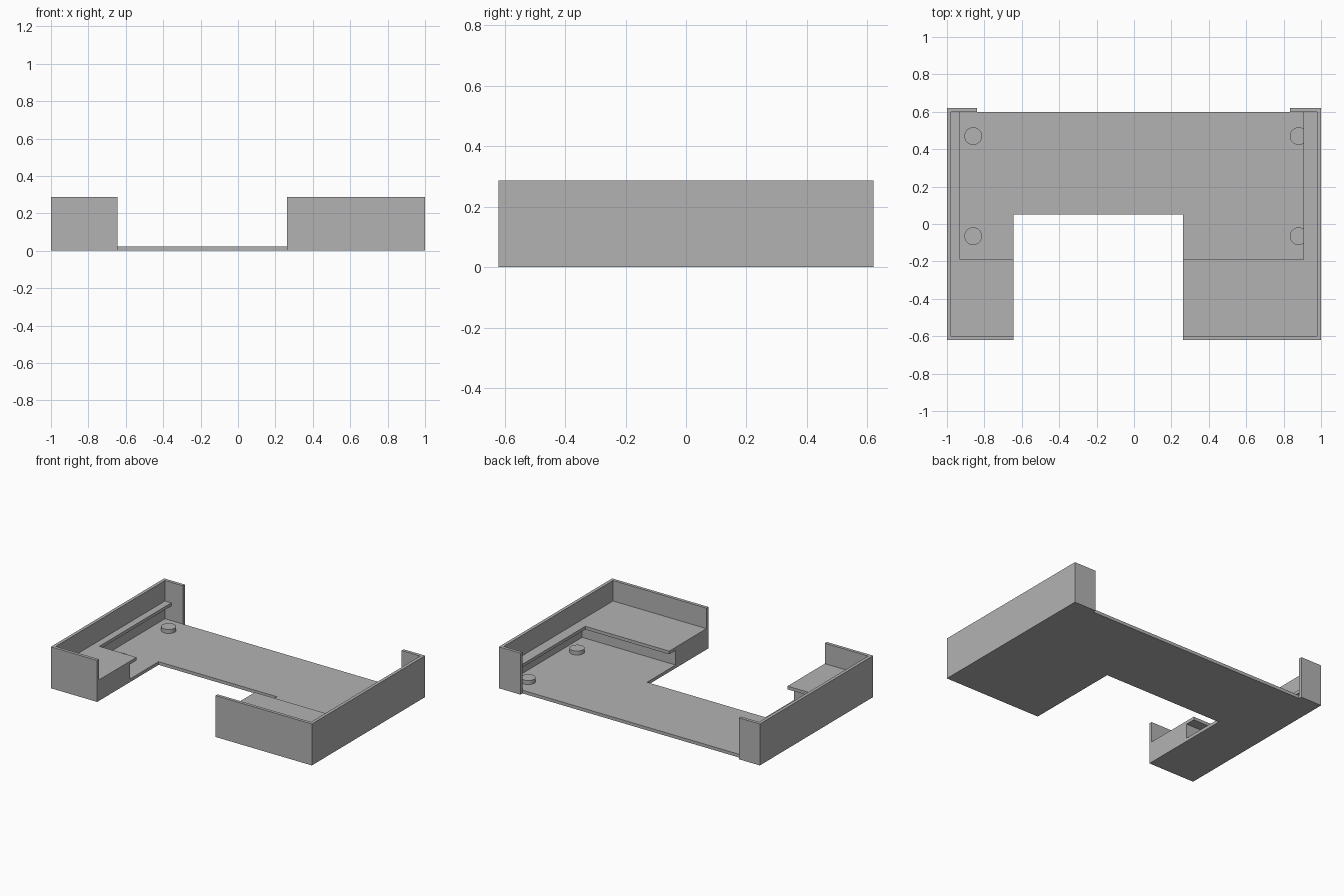
import bpy
import bmesh

if "Cube" in bpy.data.objects:
    bpy.data.objects.remove(bpy.data.objects["Cube"], do_unlink=True)

grey = bpy.data.materials.new("plain grey")
grey.use_nodes = True
colour = (0.45, 0.45, 0.45, 1)
grey.diffuse_color = colour
grey.node_tree.nodes["Principled BSDF"].inputs["Base Color"].default_value = colour

# Key sizes
WALL = 0.022
HEIGHT = 0.287
FRONT, BACK = -0.62, 0.62
IN_FRONT, IN_BACK = FRONT + WALL, BACK - WALL
IN_SIDE = 1 - WALL
NOTCH_BACK = 0.052
SHELF_TOP = 0.145
SHELF_BOTTOM = SHELF_TOP - WALL
SHELF_EDGE = -0.19
BLOCK_BACK = -0.26


def prism(name, outline, bottom, top):
    """Extrude a plan outline between two heights."""
    bm = bmesh.new()
    face = bm.faces.new([bm.verts.new((x, y, bottom)) for x, y in outline])
    result = bmesh.ops.extrude_face_region(bm, geom=[face])
    for v in result["geom"]:
        if isinstance(v, bmesh.types.BMVert):
            v.co.z = top
    bmesh.ops.recalc_face_normals(bm, faces=bm.faces)
    mesh = bpy.data.meshes.new(name)
    bm.to_mesh(mesh)
    bm.free()
    mesh.materials.append(grey)
    obj = bpy.data.objects.new(name, mesh)
    bpy.context.collection.objects.link(obj)
    return obj


# Each side: name, direction, notch edge, shelf edge, end of back return, peg x
sides = [
    ("right", -1, -0.645, -0.93, -0.84, -0.86),
    ("left", 1, 0.262, 0.905, 0.835, 0.88),
]

# U-shaped floor
notch_r, notch_l = sides[0][2], sides[1][2]
prism("floor", [
    (-IN_SIDE, IN_FRONT), (notch_r, IN_FRONT), (notch_r, NOTCH_BACK),
    (notch_l, NOTCH_BACK), (notch_l, IN_FRONT), (IN_SIDE, IN_FRONT),
    (IN_SIDE, IN_BACK), (-IN_SIDE, IN_BACK)], 0, WALL)

for name, s, notch, shelf, ret, peg_x in sides:
    inner = s * IN_SIDE

    # Outer wall wrapping the front, side and short back return
    prism(name + "_wall", [
        (notch, FRONT), (s, FRONT), (s, BACK), (ret, BACK),
        (ret, IN_BACK), (inner, IN_BACK), (inner, IN_FRONT),
        (notch, IN_FRONT)], 0, HEIGHT)

    # Block carrying the front part of the shelf
    prism(name + "_shelf_support", [
        (notch, IN_FRONT), (inner, IN_FRONT),
        (inner, BLOCK_BACK), (notch, BLOCK_BACK)], WALL, SHELF_BOTTOM)

    # L-shaped shelf with an overhanging lip
    prism(name + "_shelf", [
        (notch, IN_FRONT), (inner, IN_FRONT), (inner, IN_BACK),
        (shelf, IN_BACK), (shelf, SHELF_EDGE), (notch, SHELF_EDGE)],
        SHELF_BOTTOM, SHELF_TOP)

    # Round pegs on the floor
    for place, peg_y in (("front", -0.065), ("back", 0.47)):
        bpy.ops.mesh.primitive_cylinder_add(
            vertices=48, radius=0.047, depth=0.028,
            location=(peg_x, peg_y, WALL + 0.014))
        peg = bpy.context.object
        peg.name = f"{name}_{place}_peg"
        peg.data.materials.append(grey)
        bpy.ops.object.shade_smooth_by_angle()
